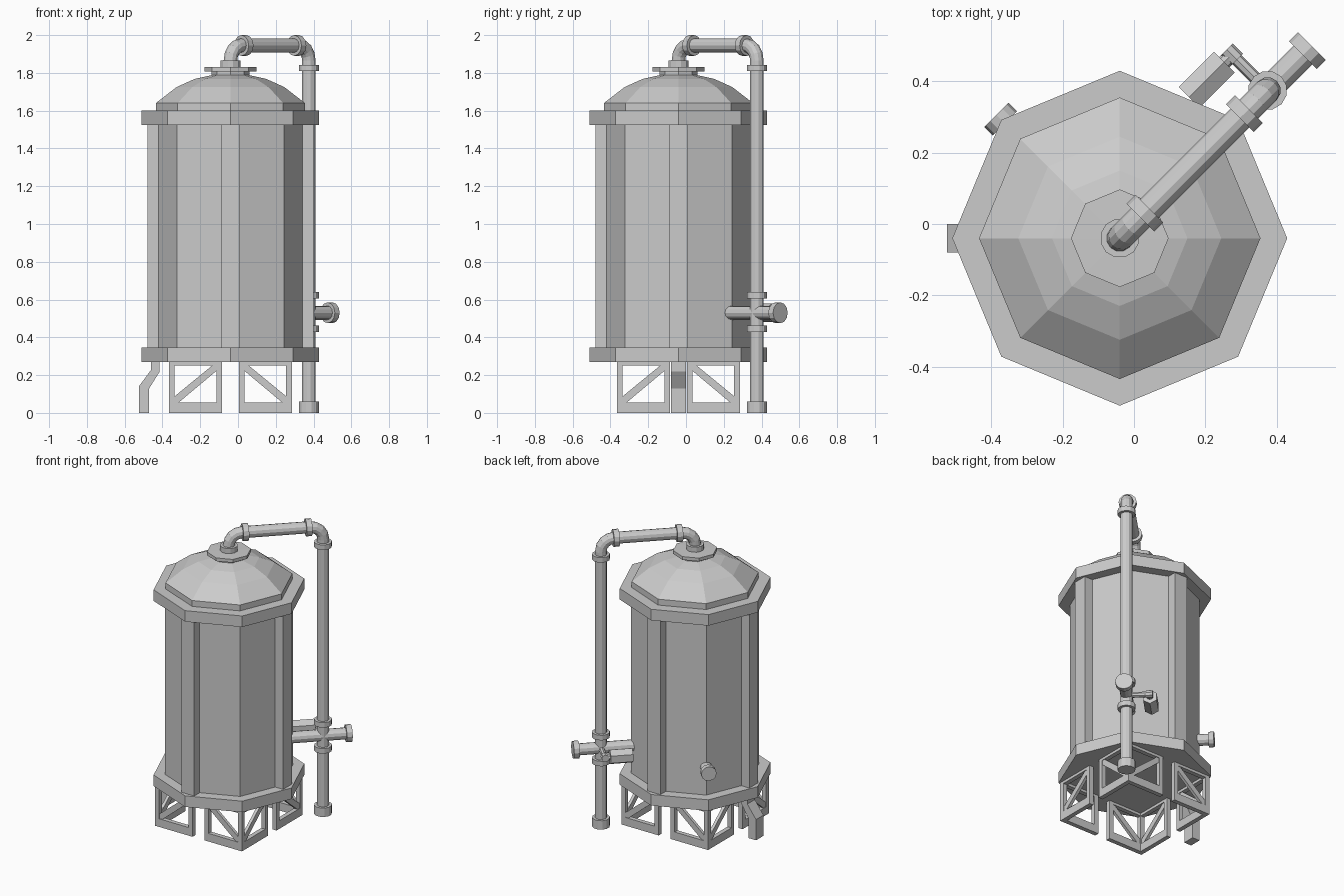
import bpy, bmesh, math
from mathutils import Vector

if "Cube" in bpy.data.objects:
    bpy.data.objects.remove(bpy.data.objects["Cube"])

grey = bpy.data.materials.new("light_grey")
grey.diffuse_color = (0.6, 0.6, 0.6, 1)
grey.use_nodes = True
grey.node_tree.nodes["Principled BSDF"].inputs["Base Color"].default_value = grey.diffuse_color

C = Vector((-0.04, -0.04, 0))            # tank axis
OUT = Vector((1, 1, 0)).normalized()     # direction of the outlet pipe
SIDE = Vector((-1, 1, 0)).normalized()
UP = Vector((0, 0, 1))


def finish(name, bm):
    bmesh.ops.recalc_face_normals(bm, faces=bm.faces)
    me = bpy.data.meshes.new(name)
    bm.to_mesh(me)
    bm.free()
    me.materials.append(grey)
    ob = bpy.data.objects.new(name, me)
    bpy.context.collection.objects.link(ob)
    return ob


def skin(bm, rings):
    """Bridge a list of point rings and cap both ends."""
    vs = [[bm.verts.new(p) for p in r] for r in rings]
    n = len(vs[0])
    for a, b in zip(vs, vs[1:]):
        for i in range(n):
            j = (i + 1) % n
            bm.faces.new((a[i], a[j], b[j], b[i]))
    bm.faces.new(vs[0])
    bm.faces.new(vs[-1])


def lathe(name, profile, sides=8):
    """Closed solid from (radius, z) profile around the tank axis."""
    bm = bmesh.new()
    skin(bm, [[C + Vector((r * math.cos(k * math.tau / sides),
                           r * math.sin(k * math.tau / sides), z))
               for k in range(sides)] for r, z in profile])
    return finish(name, bm)


def tube(name, path, r, normal, sides=12):
    """Sweep a round section along a planar path with the given plane normal."""
    bm = bmesh.new()
    rings = []
    for i, p in enumerate(path):
        t = (path[min(i + 1, len(path) - 1)] - path[max(i - 1, 0)]).normalized()
        b = t.cross(normal)
        rings.append([p + r * (math.cos(a) * normal + math.sin(a) * b)
                      for a in (k * math.tau / sides for k in range(sides))])
    skin(bm, rings)
    return finish(name, bm)


def prism(bm, pts, offset):
    skin(bm, [pts, [p + offset for p in pts]])


# Tank body, rims and dome
lathe("tank_body", [(0.40, 0.30), (0.40, 1.56)])
lathe("lower_rim", [(0.47, 0.27), (0.47, 0.345)])
lathe("upper_rim", [(0.47, 1.525), (0.47, 1.60)])
lathe("dome", [(0.395, 1.58), (0.395, 1.64), (0.285, 1.725),
               (0.19, 1.768), (0.10, 1.788), (0.10, 1.80)])
lathe("dome_collar", [(0.10, 1.78), (0.10, 1.808), (0.137, 1.808),
                      (0.137, 1.83), (0.05, 1.832)])

# Four vertical ribs on the front, back and side edges
for k in range(4):
    d = Vector((round(math.cos(k * math.pi / 2)), round(math.sin(k * math.pi / 2)), 0))
    s = UP.cross(d) * 0.0475
    bm = bmesh.new()
    base = C + UP * 0.32
    prism(bm, [base + d * 0.36 - s, base + d * 0.44 - s,
               base + d * 0.44 + s, base + d * 0.36 + s], UP * 1.22)
    finish(f"rib_{k + 1}", bm)

# Four L-shaped braced corner legs
for n, (sx, sy) in enumerate([(1, 1), (-1, 1), (-1, -1), (1, -1)]):
    bm = bmesh.new()
    corner = C + Vector((sx * 0.325, sy * 0.325, 0))
    for along, inward in ((Vector((-sx, 0, 0)), Vector((0, -sy, 0))),
                          (Vector((0, -sy, 0)), Vector((-sx, 0, 0)))):
        def plate(pts, depth, inset=0.0):
            prism(bm, [corner + along * u + UP * z + inward * inset for u, z in pts],
                  inward * depth)
        plate([(0, 0), (0.28, 0), (0.28, 0.055), (0, 0.055)], 0.03)
        plate([(0, 0.05), (0.03, 0.05), (0.03, 0.28), (0, 0.28)], 0.03)
        plate([(0.25, 0.05), (0.28, 0.05), (0.28, 0.28), (0.25, 0.28)], 0.03)
        plate([(0.02, 0.252), (0.26, 0.252), (0.26, 0.28), (0.02, 0.28)], 0.03)
        plate([(0.02, 0.05), (0.045, 0.05), (0.26, 0.23), (0.26, 0.256),
               (0.235, 0.256), (0.02, 0.08)], 0.02, 0.004)
    finish(f"corner_leg_{n + 1}", bm)


# Outlet pipe: up from the dome, across and down to the ground
def at(s, z):
    return C + OUT * s + UP * z


S, Z, B = 0.587, 1.945, 0.08
path = [at(0, 1.80)]
path += [at(B - B * math.cos(a), Z - B + B * math.sin(a))
         for a in (i * math.pi / 8 for i in range(5))]
path += [at(S - B + B * math.sin(a), Z - B + B * math.cos(a))
         for a in (i * math.pi / 8 for i in range(5))]
path += [at(S, 0.0)]
tube("outlet_pipe", path, 0.037, SIDE)


def collar(name, p, d, length, r=0.055, sides=12):
    normal = UP if abs(d.z) < 0.5 else SIDE
    tube(name, [p - d * length / 2, p + d * length / 2], r, normal, sides)


collar("dome_pipe_socket", at(0, 1.848), UP, 0.036)
collar("top_coupling_inner", at(0.10, Z), OUT, 0.036)
collar("top_coupling_outer", at(0.495, Z), OUT, 0.036)
for nm, z, h in (("upper", 1.826, 0.034), ("valve_upper", 0.622, 0.034),
                 ("valve_lower", 0.446, 0.034), ("foot", 0.03, 0.06)):
    collar(nm + "_coupling", at(S, z), UP, h)

# Valve: cross pipe from tank, end cap and lever handle
tube("valve_cross_pipe", [at(0.36, 0.53), at(0.75, 0.53)], 0.037, SIDE)
collar("valve_end_cap", at(0.745, 0.53), OUT, 0.036)
hub = at(S, 0.53)
end = hub + SIDE * 0.142
tube("lever_arm", [hub, end], 0.018, UP, 8)
collar("lever_knuckle", end, SIDE, 0.04, 0.024, 8)
tube("lever_link", [end, end - OUT * 0.06], 0.02, UP, 8)
tube("lever_grip", [end - OUT * 0.03, end - OUT * 0.17], 0.048, UP, 6)

# Small capped port at the back left
port = C + UP * 0.53
tube("port_pipe", [port + SIDE * 0.36, port + SIDE * 0.475], 0.036, OUT)
collar("port_cap", port + SIDE * 0.473, SIDE, 0.034, 0.048)

# Bent drain spout on the left
bm = bmesh.new()
spout = [(-0.46, 0.28), (-0.46, 0.228), (-0.525, 0.14), (-0.525, 0),
         (-0.47, 0), (-0.47, 0.13), (-0.415, 0.218), (-0.415, 0.28)]
prism(bm, [Vector((x, -0.08, z)) for x, z in spout], Vector((0, 0.08, 0)))
finish("drain_spout", bm)
